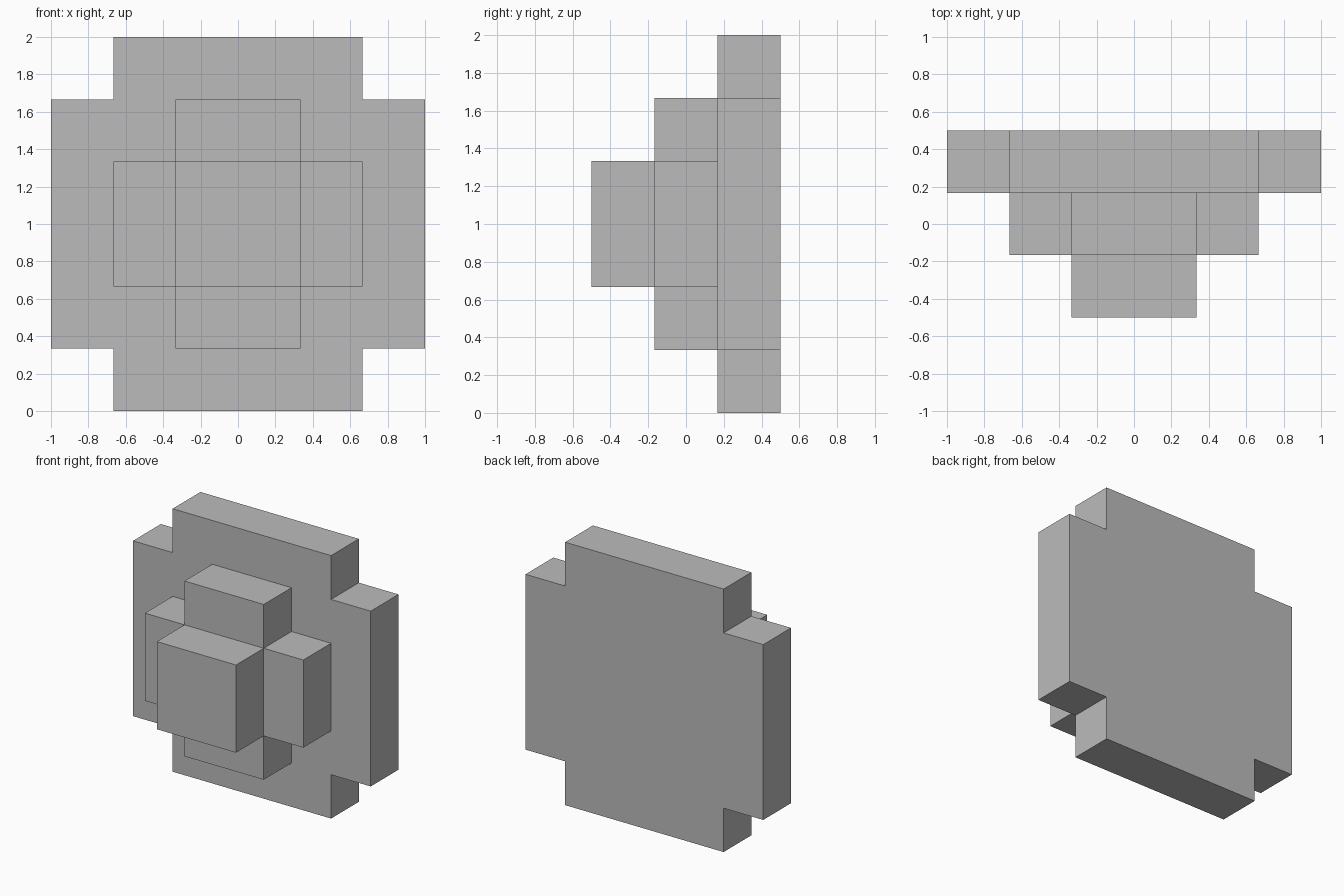
import bpy
import bmesh

cube = bpy.data.objects.get("Cube")
if cube:
    bpy.data.objects.remove(cube, do_unlink=True)

U = 1 / 3  # one block unit

grey = bpy.data.materials.new("plain grey")
grey.use_nodes = True
colour = (0.5, 0.5, 0.5, 1)
grey.diffuse_color = colour
grey.node_tree.nodes["Principled BSDF"].inputs["Base Color"].default_value = colour


def plus_prism(name, outer, inner, y_front, y_back):
    """Plus-shaped slab, centred on x = 0 and z = 1, extruded along y."""
    quarter = [(outer, inner), (inner, inner), (inner, outer)]
    outline = []
    for _ in range(4):
        outline += quarter
        quarter = [(-z, x) for x, z in quarter]
    # A square block has repeated corners, so keep each only once
    outline = list(dict.fromkeys(outline))
    bm = bmesh.new()
    face = bm.faces.new([bm.verts.new((x, y_front, 1 + z)) for x, z in outline])
    new = bmesh.ops.extrude_face_region(bm, geom=[face])["geom"]
    moved = [v for v in new if isinstance(v, bmesh.types.BMVert)]
    bmesh.ops.translate(bm, verts=moved, vec=(0, y_back - y_front, 0))
    bmesh.ops.recalc_face_normals(bm, faces=bm.faces)
    mesh = bpy.data.meshes.new(name)
    bm.to_mesh(mesh)
    bm.free()
    mesh.materials.append(grey)
    obj = bpy.data.objects.new(name, mesh)
    bpy.context.collection.objects.link(obj)


# Three stepped layers from the back to the front
plus_prism("back_plate", 3 * U, 2 * U, 0.5 * U, 1.5 * U)
plus_prism("middle_cross", 2 * U, U, -0.5 * U, 0.5 * U)
plus_prism("front_block", U, U, -1.5 * U, -0.5 * U)
